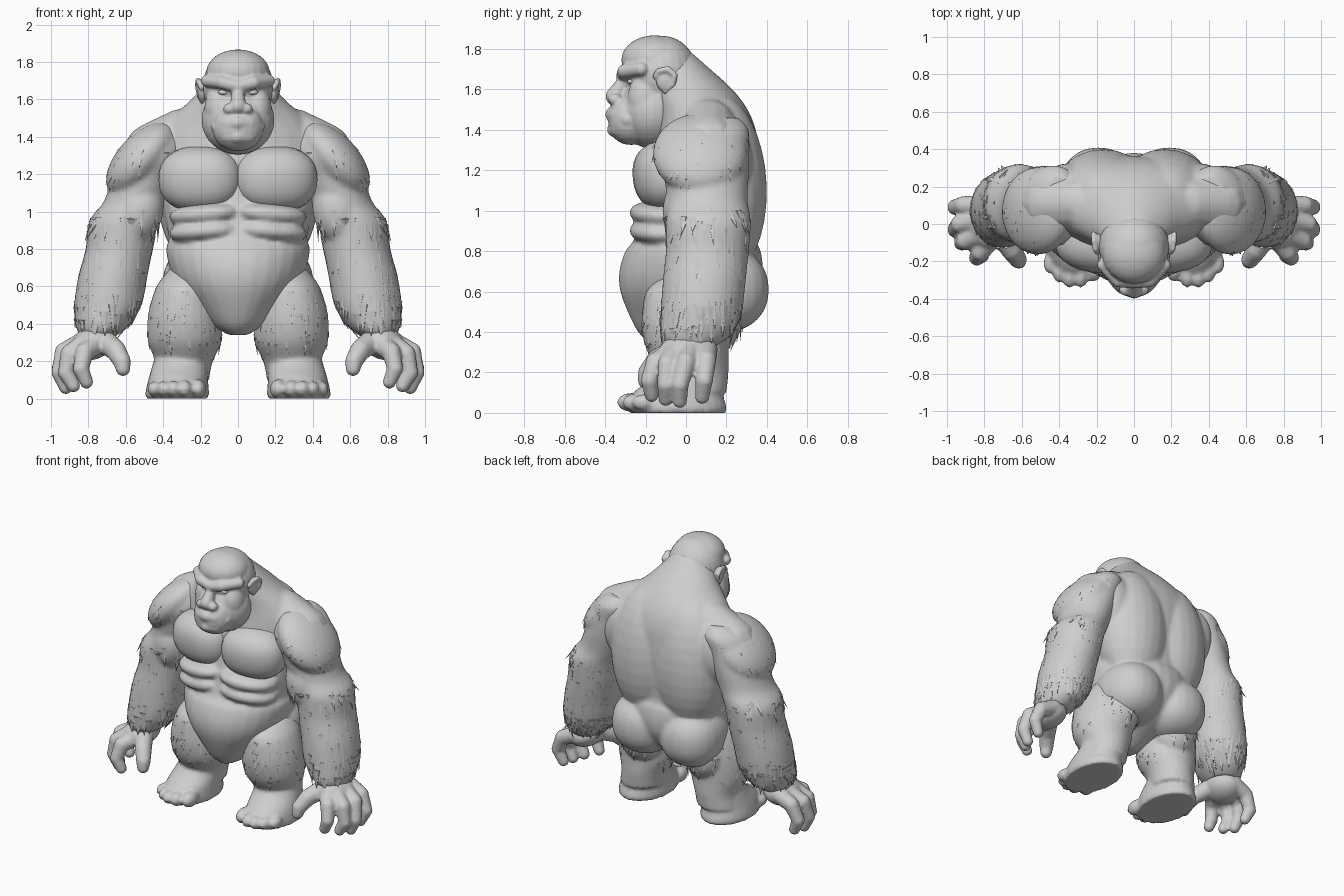
import bpy, bmesh, math, random
from mathutils import Vector, Matrix, Euler
from mathutils.bvhtree import BVHTree

random.seed(4)
if "Cube" in bpy.data.objects:
    bpy.data.objects.remove(bpy.data.objects["Cube"])

GREY = (0.62, 0.62, 0.62, 1)
grey = bpy.data.materials.new("clay_grey")
grey.use_nodes = True
grey.diffuse_color = GREY
for node in grey.node_tree.nodes:
    if node.type == "BSDF_PRINCIPLED":
        node.inputs["Base Color"].default_value = GREY


def blob(bm, loc, radii, rot=(0, 0, 0), power=1.0, both=False, seg=24):
    """Ellipsoid; a power under one makes it boxier."""
    for side in ((1, -1) if both else (1,)):
        verts = bmesh.ops.create_uvsphere(bm, u_segments=seg, v_segments=seg * 2 // 3, radius=1)["verts"]
        turn = Euler(rot).to_matrix()
        for v in verts:
            c = Vector([math.copysign(abs(a) ** power, a) * r for a, r in zip(v.co, radii)])
            v.co = turn @ c + Vector(loc)
            v.co.x *= side


def chain(bm, pts, r0, r1, both=False):
    """Rounded tube made of overlapping balls along a path."""
    pts = [Vector(p) for p in pts]
    n = len(pts) - 1
    for i in range(n):
        for k in range(6):
            t = (i + k / 5) / n
            r = r0 + (r1 - r0) * t
            blob(bm, pts[i].lerp(pts[i + 1], k / 5), (r, r, r), both=both, seg=12)


def flowing(rings, steps=4):
    """Smooth in-between rings through the given ones."""
    p = [rings[0]] + list(rings) + [rings[-1]]
    out = []
    for a, b, c, d in zip(p, p[1:], p[2:], p[3:]):
        for k in range(steps):
            t = k / steps
            out.append([q + t / 2 * (r - o + t * (2 * o - 5 * q + 4 * r - s + t * (3 * (q - r) + s - o)))
                        for o, q, r, s in zip(a, b, c, d)])
    return out + [rings[-1]]


def loft(bm, rings, sides=28):
    """Stack of ellipses, each (x, y, z, rx, ry)."""
    prev = None
    for x, y, z, rx, ry in flowing(rings):
        ring = []
        for k in range(sides):
            a = math.tau * k / sides
            ring.append(bm.verts.new((x + rx * math.cos(a), y + ry * math.sin(a), z)))
        if prev is None:
            bm.faces.new(ring)
        else:
            for k in range(sides):
                j = (k + 1) % sides
                bm.faces.new((prev[k], prev[j], ring[j], ring[k]))
        prev = ring
    bm.faces.new(prev)


def finish(name, bm, voxel=0, smooth=0, mirror=False, flat=False):
    bmesh.ops.recalc_face_normals(bm, faces=bm.faces)
    for f in bm.faces:
        f.smooth = not flat
    mesh = bpy.data.meshes.new(name)
    bm.to_mesh(mesh)
    bm.free()
    mesh.materials.append(grey)
    ob = bpy.data.objects.new(name, mesh)
    bpy.context.collection.objects.link(ob)
    if voxel:
        m = ob.modifiers.new("blend", "REMESH")
        m.mode = "VOXEL"
        m.voxel_size = voxel
        m.use_smooth_shade = True
    if smooth:
        m = ob.modifiers.new("soften", "SMOOTH")
        m.iterations = smooth
    if mirror:
        ob.modifiers.new("mirror", "MIRROR").use_mirror_merge = False


def hair(name, source, rings, low, high, count, size):
    """Flat pointed tufts lying down over a limb."""
    tree = BVHTree.FromBMesh(source)
    bm = bmesh.new()
    for _ in range(count):
        z = random.uniform(low, high)
        axis = min(rings, key=lambda r: abs(r[2] - z))
        a = random.uniform(0, math.tau)
        out = Vector((math.cos(a), math.sin(a), 0))
        hit, n, _, _ = tree.ray_cast(Vector((axis[0], axis[1], z)) + out, -out)
        if hit is None:
            continue
        if n.dot(out) < 0:
            n = -n
        down = Vector((0, 0, -1))
        d = (down - n * down.dot(n)).normalized() + n * 0.06
        d.normalize()
        x = n.cross(d).normalized()
        turn = Matrix((x, d.cross(x) * 0.4, d)).transposed().to_4x4()
        length = size * random.uniform(0.7, 1.3)
        place = Matrix.Translation(hit - n * 0.007 + d * length * 0.25)
        bmesh.ops.create_cone(bm, cap_ends=True, segments=6, radius1=size * 0.24,
                              radius2=0, depth=length, matrix=place @ turn)
    finish(name, bm, mirror=True, flat=True)


# Torso with back, shoulder blade, stomach and buttock muscles blended together
bm = bmesh.new()
loft(bm, [(0, -.09, .34, .05, .08), (0, -.07, .39, .13, .16), (0, -.01, .48, .22, .27),
          (0, .015, .6, .32, .34), (0, .025, .7, .365, .355), (0, .035, .8, .385, .335),
          (0, .045, .86, .37, .3), (0, .07, 1.0, .4, .285), (0, .09, 1.15, .43, .275),
          (0, .1, 1.3, .44, .26), (0, .1, 1.4, .43, .245), (0, .08, 1.5, .36, .225),
          (0, .03, 1.6, .25, .2), (0, -.03, 1.7, .165, .15), (0, -.07, 1.78, .1, .1)])
blob(bm, (.165, .165, 1.12), (.27, .235, .46), (.04, 0, 0), both=True)
blob(bm, (.35, .16, 1.25), (.17, .165, .24), both=True)
chain(bm, [(.14, .09, 1.47), (.3, .11, 1.4), (.44, .11, 1.3)], .12, .18, both=True)
blob(bm, (.19, .165, .61), (.215, .245, .215), power=.9, both=True)
for z in (.985, .895):
    blob(bm, (.17, -.11, z), (.2, .165, .062), (0, .08, .3), .9, both=True)
finish("torso", bm, .014, 5)

# Chest muscle
bm = bmesh.new()
blob(bm, (.2, -.09, 1.175), (.225, .17, .175), (.1, 0, .15), .85)
finish("chest_muscle", bm, mirror=True)

# Head: skull, jaw, muzzle and facial features
bm = bmesh.new()
blob(bm, (0, -.12, 1.67), (.19, .18, .195))
blob(bm, (0, -.155, 1.745), (.17, .165, .122))
blob(bm, (0, -.165, 1.49), (.195, .165, .185))
blob(bm, (0, -.27, 1.45), (.135, .115, .125), power=.9)
blob(bm, (.1, -.2, 1.55), (.08, .09, .12), both=True)
chain(bm, [(0, -.31, 1.67), (.085, -.305, 1.69), (.165, -.22, 1.7)], .036, .034, both=True)
chain(bm, [(0, -.3, 1.65), (0, -.355, 1.565)], .032, .044)
blob(bm, (.045, -.35, 1.55), (.035, .035, .03), both=True, seg=16)
chain(bm, [(0, -.36, 1.475), (.06, -.34, 1.47), (.11, -.29, 1.45)], .04, .034, both=True)
chain(bm, [(0, -.355, 1.4), (.06, -.335, 1.4), (.1, -.285, 1.41)], .036, .03, both=True)
finish("head", bm, .009, 3)

# Eyes under the brow
bm = bmesh.new()
blob(bm, (.075, -.27, 1.638), (.032, .02, .015), seg=16)
finish("eye", bm, mirror=True)

# Ears: thin shell with raised rim
bm = bmesh.new()
blob(bm, (.19, -.1, 1.645), (.027, .05, .06), seg=16)
chain(bm, [(.195, -.15, 1.665), (.207, -.135, 1.69), (.214, -.09, 1.7), (.216, -.055, 1.67),
           (.207, -.065, 1.625), (.19, -.1, 1.59)], .016, .015)
finish("ear", bm, .008, 1, mirror=True)

# Arms: draped shoulder, upper arm, heavy forearm
arm = [(.40, .14, 1.46, .08, .12), (.42, .12, 1.4, .15, .19), (.46, .09, 1.3, .18, .22),
       (.5, .1, 1.18, .175, .21), (.55, .105, 1.05, .17, .2), (.61, .11, .95, .185, .21),
       (.635, .105, .8, .18, .205), (.67, .09, .65, .185, .205), (.695, .075, .5, .18, .2),
       (.725, .05, .39, .14, .175), (.75, .03, .33, .09, .12)]
bm = bmesh.new()
loft(bm, arm)
blob(bm, (.515, .07, 1.28), (.13, .235, .245), (0, -.74, 0))
blob(bm, (.53, .01, 1.0), (.13, .125, .18), (0, -.25, 0))
hair("shoulder_hair", bm, arm, 1.14, 1.38, 70, .08)
hair("forearm_hair", bm, arm, .45, 1.0, 160, .11)
hair("wrist_hair", bm, arm, .38, .5, 40, .13)
finish("arm", bm, .014, 4, mirror=True)

# Hands with four curled fingers and a thumb
bm = bmesh.new()
blob(bm, (.775, .01, .3), (.12, .145, .09), (0, .35, 0))
for path in ([(.8, .1, .31), (.91, .1, .26), (.955, .09, .16), (.92, .08, .08)],
             [(.81, .03, .31), (.93, 0, .25), (.955, -.03, .14), (.92, -.03, .06)],
             [(.81, -.05, .3), (.9, -.09, .24), (.92, -.1, .14), (.88, -.1, .07)],
             [(.76, -.07, .29), (.82, -.15, .25), (.84, -.18, .16), (.81, -.17, .09)]):
    chain(bm, path, .058, .037)
chain(bm, [(.72, -.04, .31), (.655, -.14, .26), (.62, -.19, .2), (.615, -.2, .16)], .065, .04)
finish("hand", bm, .011, 2, mirror=True)

# Legs and flat-soled feet
leg = [(.26, .06, .7, .1, .14), (.275, .01, .61, .155, .2), (.285, 0, .5, .185, .215),
       (.285, 0, .4, .2, .215), (.285, .01, .3, .195, .2), (.29, .04, .2, .155, .17),
       (.305, .05, .1, .15, .15)]
bm = bmesh.new()
loft(bm, leg)
blob(bm, (.25, .12, .47), (.16, .16, .18))
loft(bm, [(.325, -.04, 0, .165, .235), (.325, -.04, .03, .17, .24), (.32, -.04, .1, .16, .22),
          (.31, 0, .17, .15, .17), (.3, .03, .24, .14, .14)])
for x, y, r in ((.215, -.235, .053), (.285, -.275, .047), (.345, -.28, .044),
                (.4, -.255, .042), (.45, -.21, .04)):
    blob(bm, (x, y, .052), (r * .85, r * 1.4, r), seg=16)
hair("leg_hair", bm, leg, .26, .58, 90, .1)
finish("leg_and_foot", bm, .013, 2, mirror=True)
